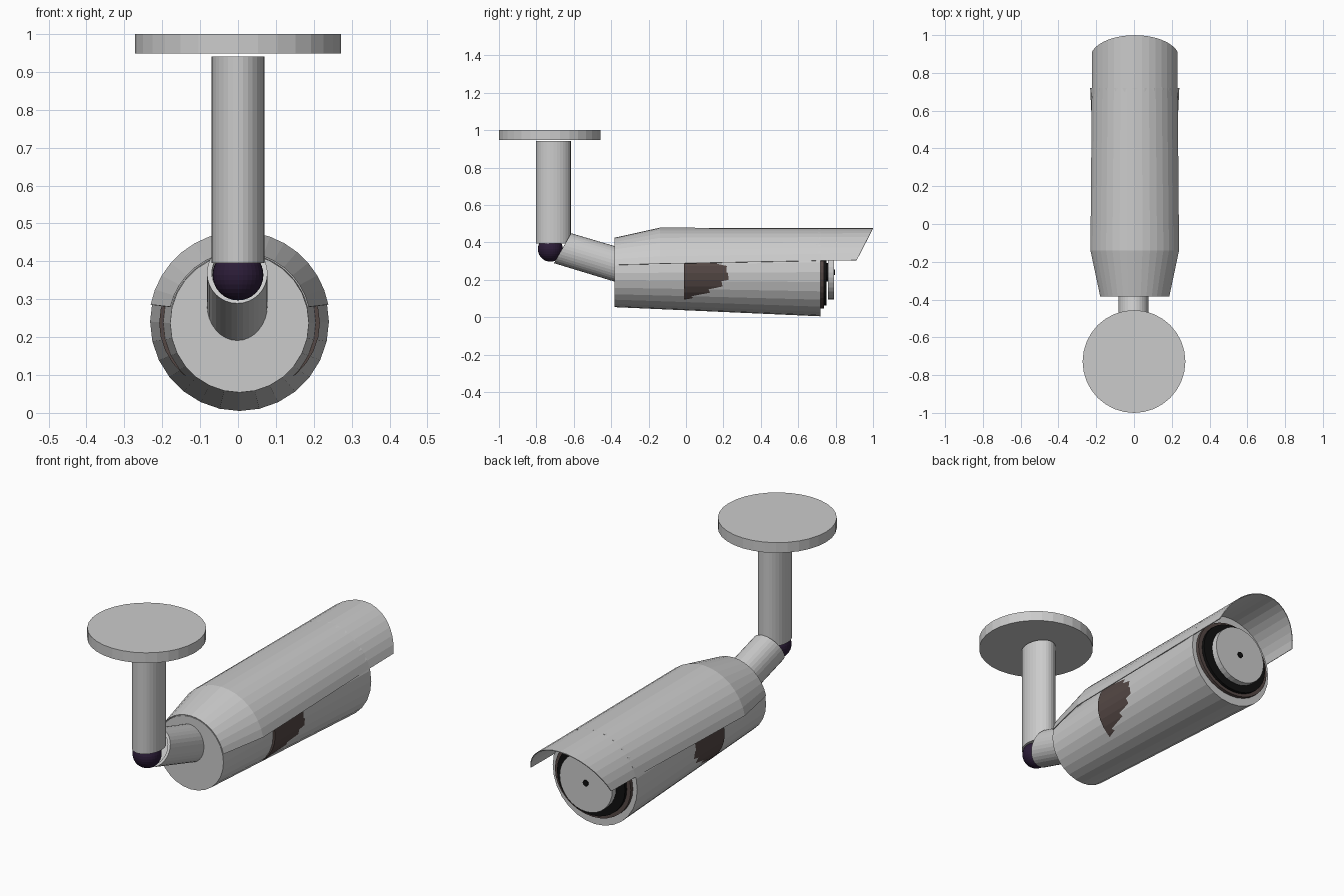
import bpy, bmesh, math
from mathutils import Vector

if "Cube" in bpy.data.objects:
    bpy.data.objects.remove(bpy.data.objects["Cube"])


def material(name, rgb):
    m = bpy.data.materials.new(name)
    m.diffuse_color = (*rgb, 1)
    m.use_nodes = True
    m.node_tree.nodes["Principled BSDF"].inputs["Base Color"].default_value = m.diffuse_color
    return m


def finish(name, bm, mat=None):
    bmesh.ops.recalc_face_normals(bm, faces=bm.faces)
    me = bpy.data.meshes.new(name)
    bm.to_mesh(me)
    bm.free()
    ob = bpy.data.objects.new(name, me)
    bpy.context.collection.objects.link(ob)
    if mat:
        me.materials.append(mat)
    return ob


def loft(name, rings, n=32, mat=None):
    """Closed skin through elliptical rings given as (centre, half axis u, half axis v)."""
    bm = bmesh.new()
    loops = []
    for c, u, v in rings:
        angles = [2 * math.pi * i / n for i in range(n)]
        loops.append([bm.verts.new(Vector(c) + math.cos(a) * Vector(u) + math.sin(a) * Vector(v))
                      for a in angles])
    for a, b in zip(loops, loops[1:]):
        for i in range(n):
            j = (i + 1) % n
            bm.faces.new((a[i], a[j], b[j], b[i]))
    bm.faces.new(loops[0])
    bm.faces.new(loops[-1])
    return finish(name, bm, mat)


def post(name, y, rx, ry, z0, z1):
    return loft(name, [((0, y, z), (rx, 0, 0), (0, ry, 0)) for z in (z0, z1)])


CX = 0.004


def barrel(name, rings, n=32, mat=None):
    """Cylinder along y; rings are (y, z, x radius, z radius)."""
    return loft(name, [((CX, y, z), (rx, 0, 0), (0, 0, rz)) for y, z, rx, rz in rings], n, mat)


brown = material("brown", (0.09, 0.065, 0.06))
black = material("black", (0.005, 0.005, 0.005))
purple = material("dark_purple", (0.025, 0.012, 0.04))

# Ceiling mount
post("ceiling_plate", -0.728, 0.272, 0.272, 0.948, 1.0)
post("drop_pole", -0.709, 0.07, 0.093, 0.395, 0.941)

# Ball joint
bm = bmesh.new()
bmesh.ops.create_uvsphere(bm, u_segments=32, v_segments=16, radius=0.067)
bmesh.ops.translate(bm, verts=bm.verts, vec=(0, -0.725, 0.364))
finish("ball_joint", bm, purple)

# Arm with a recessed socket facing the ball
loft("arm", [
    ((-0.002, -0.60, 0.351), (0.066, 0, 0), (0, 0.038, 0.067)),
    ((-0.002, -0.66, 0.369), (0.067, 0, 0), (0, 0.038, 0.067)),
    ((-0.002, -0.66, 0.369), (0.08, 0, 0), (0, 0.046, 0.08)),
    ((-0.002, -0.36, 0.279), (0.08, 0, 0), (0, 0, 0.095)),
])

# Tapered housing and the inner sleeve that breaks through its sides
barrel("housing", [(-0.383, 0.237, 0.183, 0.183), (0.72, 0.241, 0.236, 0.236)], 28)
barrel("inner_sleeve", [(-0.012, 0.237, 0.212, 0.19), (0.737, 0.238, 0.212, 0.19)], 32, brown)

# Lens assembly
barrel("lens_backing", [(0.73, 0.238, 0.19, 0.175), (0.752, 0.238, 0.19, 0.175)], 32, black)
barrel("lens_core", [(0.74, 0.24, 0.05, 0.05), (0.77, 0.24, 0.05, 0.05)], 24, black)
barrel("lens_disc", [(0.76, 0.24, 0.147, 0.145), (0.792, 0.24, 0.147, 0.145)])
barrel("lens_pinhole", [(0.785, 0.24, 0.015, 0.015), (0.797, 0.24, 0.015, 0.015)], 12, black)

# Sun shield: arc sections (y, centre z, radius, lower edge z), slanted at the tip
bm = bmesh.new()
steps = 16
rows = []
sections = [(-0.383, 0.237, 0.188, 0.28), (-0.14, 0.240, 0.239, 0.286),
            (0.72, 0.241, 0.2355, 0.303), (None, 0.241, 0.2355, 0.305)]
for y, cz, r, edge in sections:
    a0 = math.asin((edge - cz) / r)
    row = []
    for i in range(steps + 1):
        a = a0 + (math.pi - 2 * a0) * i / steps
        z = cz + r * math.sin(a)
        yy = y if y is not None else 0.912 + (z - 0.305) * 0.51
        row.append(bm.verts.new((CX + r * math.cos(a), yy, z)))
    rows.append(row)
for a, b in zip(rows, rows[1:]):
    for i in range(steps):
        bm.faces.new((a[i], a[i + 1], b[i + 1], b[i]))
shield = finish("sun_shield", bm)
solid = shield.modifiers.new("thickness", 'SOLIDIFY')
solid.thickness = 0.004
solid.offset = -1
